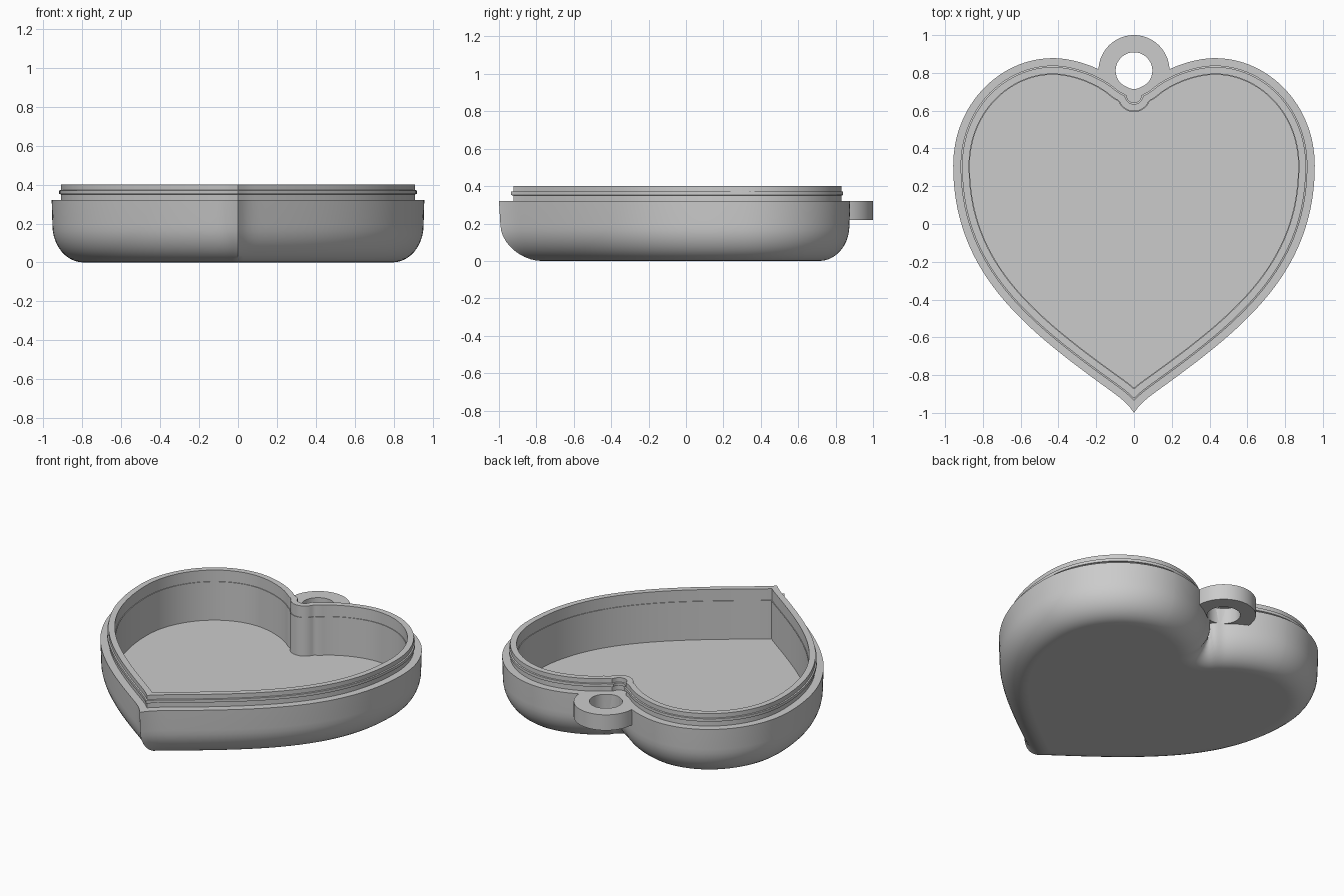
import bpy, bmesh, math
from mathutils import Vector
from mathutils.geometry import interpolate_bezier

if "Cube" in bpy.data.objects:
    bpy.data.objects.remove(bpy.data.objects["Cube"], do_unlink=True)

grey = bpy.data.materials.new("plain_grey")
grey.use_nodes = True
grey.diffuse_color = (0.6, 0.6, 0.6, 1)
grey.node_tree.nodes["Principled BSDF"].inputs["Base Color"].default_value = (0.6, 0.6, 0.6, 1)

# Half heart outline from bottom tip to cleft: knot, handle, handle, knot ...
HALF = [(0, -1), (.02, -.965), (.06, -.929),
        (.1, -.9), (.56, -.569), (.957, -.27),
        (.957, .31), (.957, .635), (.708, .878),
        (.43, .878), (.3, .878), (.15, .815),
        (.07, .745), (.045, .723), (0, .72), (0, .681)]
SPANS = (44, 28, 40)


def dense_outline():
    pts = []
    for i in range(0, len(HALF) - 1, 3):
        a, b, c, d = [Vector(p) for p in HALF[i:i + 4]]
        count = max(16, int((d - a).length * 120))
        pts += interpolate_bezier(a, b, c, d, count)[:-1]
    return [p.to_2d() for p in pts] + [Vector(HALF[-1])]


OUTLINE = dense_outline()


def inset(dist):
    """Half outline moved inward: mitred at the tip, rounded at the cleft."""
    if dist == 0:
        return list(OUTLINE)
    moved = []
    last = len(OUTLINE) - 1
    for i, p in enumerate(OUTLINE):
        t = (OUTLINE[min(i + 1, last)] - OUTLINE[max(i - 1, 0)]).normalized()
        normal = Vector((-t.y, t.x))
        moved.append(p + normal * dist)
    start = math.atan2(normal.y, normal.x)
    for k in range(1, 17):
        a = start + (-math.pi / 2 - start) * k / 16
        moved.append(OUTLINE[-1] + Vector((math.cos(a), math.sin(a))) * dist)
    limit = (dist * .995) ** 2
    both = OUTLINE + [Vector((-p.x, p.y)) for p in OUTLINE]
    kept = [m for m in moved[:-1] if m.x > 1e-5 and
            all((m.x - p.x) ** 2 + (m.y - p.y) ** 2 >= limit for p in both)]
    p, q = kept[0], kept[1]
    tip = p + (p - q) * (p.x / max(q.x - p.x, 1e-5))
    return [Vector((0, tip.y))] + kept + [Vector((0, moved[-1].y))]


def resample(pts, count):
    lengths = [0]
    for a, b in zip(pts, pts[1:]):
        lengths.append(lengths[-1] + (b - a).length)
    out, j = [], 0
    for k in range(count):
        want = lengths[-1] * k / count
        while j < len(pts) - 2 and lengths[j + 1] < want:
            j += 1
        f = (want - lengths[j]) / max(lengths[j + 1] - lengths[j], 1e-9)
        out.append(pts[j].lerp(pts[j + 1], f))
    return out


def heart_loop(dist):
    pts = inset(dist)
    side = max(range(len(pts)), key=lambda i: pts[i].x)
    top = max(range(side, len(pts)), key=lambda i: pts[i].y)
    cuts = [0, side, top, len(pts) - 1]
    half = []
    for a, b, n in zip(cuts, cuts[1:], SPANS):
        half += resample(pts[a:b + 1], n)
    half.append(pts[-1])
    return half + [Vector((-p.x, p.y)) for p in reversed(half[1:-1])]


def bridge(bm, low, high):
    n = len(low)
    for i in range(n):
        j = (i + 1) % n
        bm.faces.new((low[i], low[j], high[j], high[i]))


def finish(bm, name):
    bmesh.ops.recalc_face_normals(bm, faces=bm.faces)
    mesh = bpy.data.meshes.new(name)
    bm.to_mesh(mesh)
    bm.free()
    mesh.materials.append(grey)
    obj = bpy.data.objects.new(name, mesh)
    bpy.context.collection.objects.link(obj)
    bpy.ops.object.select_all(action='DESELECT')
    obj.select_set(True)
    bpy.context.view_layer.objects.active = obj
    bpy.ops.object.shade_smooth_by_angle(angle=math.radians(32))


# Heart tray: rounded base, shoulder, beaded rim, stepped cavity as (inset, height)
profile = [(.175, 0)]
for k in range(11):
    a = math.pi / 2 * k / 10
    profile.append((.165 - .161 * math.sin(a), .19 * (1 - math.cos(a))))
profile += [(0, .32), (.047, .32), (.047, .35), (.039, .352), (.039, .37),
            (.047, .372), (.047, .4), (.084, .4), (.084, .327), (.088, .327), (.088, .08)]
shapes = {d: heart_loop(d) for d in {p[0] for p in profile}}
bm = bmesh.new()
rings = [[bm.verts.new((p.x, p.y, z)) for p in shapes[d]] for d, z in profile]
for low, high in zip(rings, rings[1:]):
    bridge(bm, low, high)
bm.faces.new(rings[0])
bm.faces.new(rings[-1])
finish(bm, "heart_tray")

# Hanging loop: ring narrowed where it merges into the wall
bm = bmesh.new()
steps = 72
rings = []
for hole, z in ((False, .22), (False, .32), (True, .32), (True, .22)):
    ring = []
    for k in range(steps):
        a = 2 * math.pi * k / steps
        r = .097 if hole else .188 if math.sin(a) > -.35 else .15
        ring.append(bm.verts.new((r * math.cos(a), .812 + r * math.sin(a), z)))
    rings.append(ring)
for k in range(4):
    bridge(bm, rings[k], rings[(k + 1) % 4])
finish(bm, "hanging_loop")
